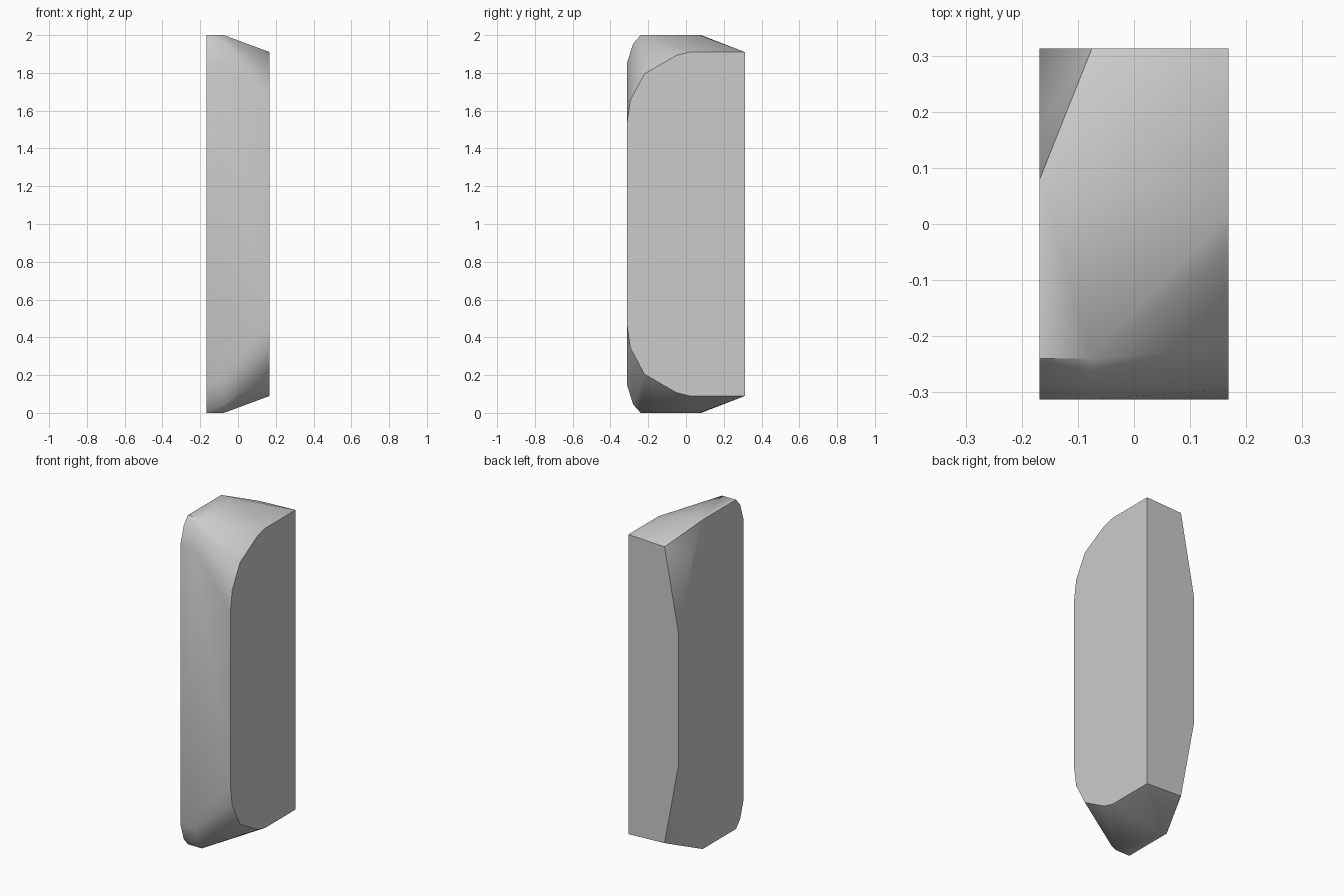
import bpy, bmesh, math

cube = bpy.data.objects.get("Cube")
if cube:
    bpy.data.objects.remove(cube, do_unlink=True)

grey = bpy.data.materials.new("plain grey")
grey.use_nodes = True
colour = (0.6, 0.6, 0.6, 1)
grey.diffuse_color = colour
grey.node_tree.nodes["Principled BSDF"].inputs["Base Color"].default_value = colour

# Upper half of each cross-section along x, as (y, z) from front to back
nose = [(-0.313, 1.85), (-0.28, 1.955), (-0.24, 2.0)]
sections = {
    -0.168: nose + [(0.08, 2.0), (0.178, 1.81), (0.313, 1.405)],
    -0.075: nose + [(0.07, 2.0), (0.313, 1.9)],
    0.168: [(-0.313, 1.53), (-0.295, 1.655), (-0.22, 1.795),
            (-0.05, 1.893), (0.02, 1.91), (0.313, 1.91)],
}

# Convex block, mirrored about its mid height
bm = bmesh.new()
for x, profile in sections.items():
    for y, z in profile:
        bm.verts.new((x, y, z))
        bm.verts.new((x, y, 2 - z))
result = bmesh.ops.convex_hull(bm, input=bm.verts[:])
loose = [v for v in bm.verts if not v.link_faces]
bmesh.ops.delete(bm, geom=loose, context='VERTS')
bmesh.ops.dissolve_limit(bm, angle_limit=math.radians(1),
                         verts=bm.verts[:], edges=bm.edges[:])
bmesh.ops.recalc_face_normals(bm, faces=bm.faces[:])

mesh = bpy.data.meshes.new("rounded_block")
bm.to_mesh(mesh)
bm.free()
mesh.materials.append(grey)
block = bpy.data.objects.new("rounded_block", mesh)
bpy.context.collection.objects.link(block)

# Soft shading over the rounded corners, crisp outlines
bpy.ops.object.select_all(action='DESELECT')
block.select_set(True)
bpy.context.view_layer.objects.active = block
bpy.ops.object.shade_smooth_by_angle(angle=math.radians(35))
